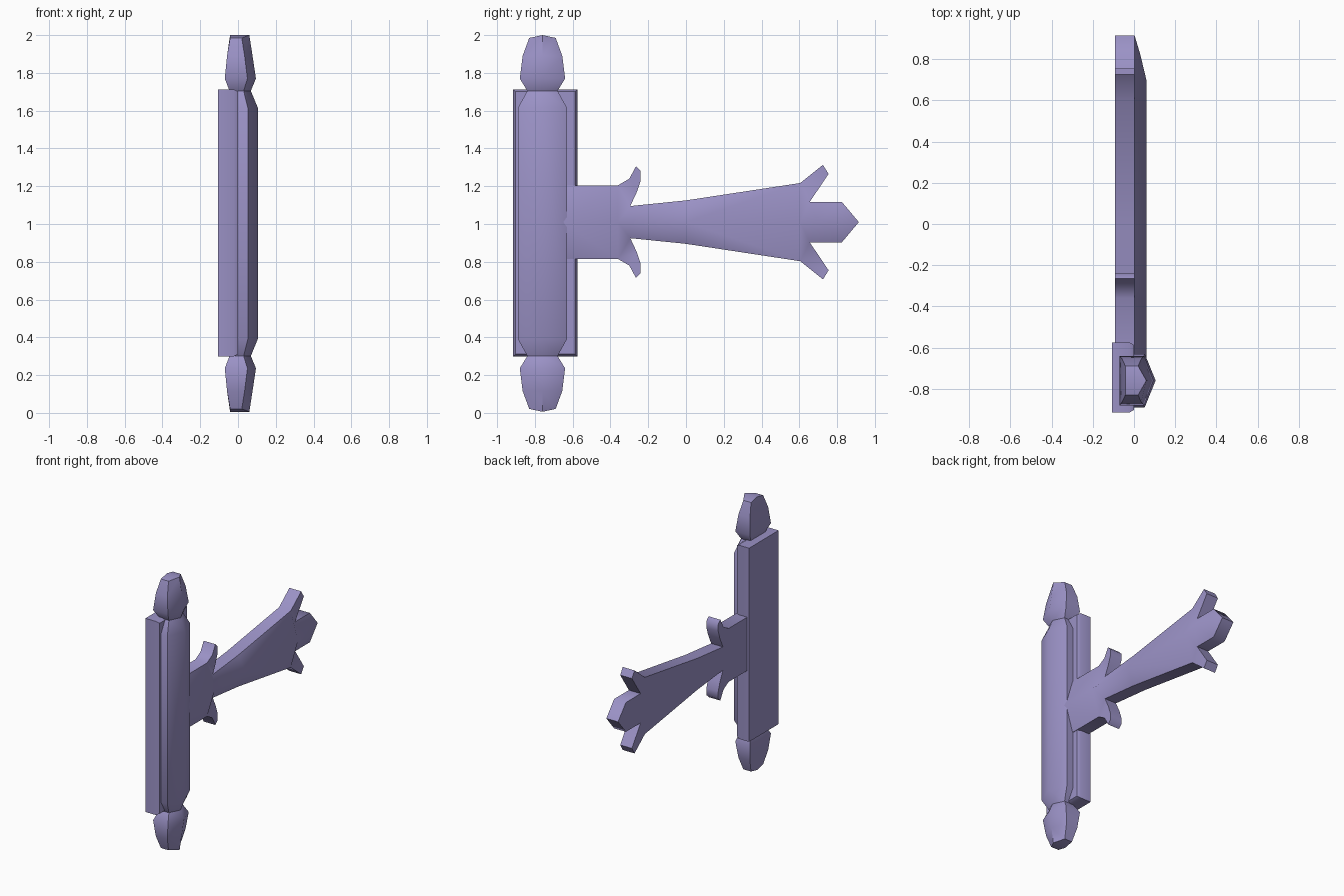
import bpy, bmesh, math

cube = bpy.data.objects.get("Cube")
if cube:
    bpy.data.objects.remove(cube, do_unlink=True)

lavender = bpy.data.materials.new("lavender_metal")
lavender.use_nodes = True
lavender.diffuse_color = (0.33, 0.29, 0.57, 1)
lavender.node_tree.nodes["Principled BSDF"].inputs["Base Color"].default_value = (0.33, 0.29, 0.57, 1)

MID_Z = 1.003
PIN_Y = -0.76


def finish(name, bm, angle):
    """Weld, orient and link a part."""
    bmesh.ops.remove_doubles(bm, verts=bm.verts, dist=0.0005)
    bmesh.ops.recalc_face_normals(bm, faces=bm.faces)
    mesh = bpy.data.meshes.new(name)
    bm.to_mesh(mesh)
    bm.free()
    mesh.materials.append(lavender)
    obj = bpy.data.objects.new(name, mesh)
    bpy.context.collection.objects.link(obj)
    bpy.ops.object.select_all(action='DESELECT')
    obj.select_set(True)
    bpy.context.view_layer.objects.active = obj
    bpy.ops.object.shade_smooth_by_angle(angle=math.radians(angle))
    return obj


def bridge(bm, a, b):
    n = len(a)
    for i in range(n):
        j = (i + 1) % n
        bm.faces.new((a[i], a[j], b[j], b[i]))


# Mounting plate with chamfered front edge
def rect_ring(bm, x, inset):
    hy, hz = 0.17 - inset, 0.707 - inset
    return [bm.verts.new((x, -0.745 + sy * hy, MID_Z + 0.003 + sz * hz))
            for sy, sz in ((-1, -1), (1, -1), (1, 1), (-1, 1))]


bm = bmesh.new()
rings = [rect_ring(bm, -0.107, 0), rect_ring(bm, -0.022, 0), rect_ring(bm, 0, 0.012)]
for a, b in zip(rings, rings[1:]):
    bridge(bm, a, b)
bm.faces.new(rings[0])
bm.faces.new(rings[-1])
finish("mounting_plate", bm, 30)


# Ridged pin sections: flat back, two sides and a front ridge
def pin_ring(bm, z, back, shoulder, ridge, half, drop=0):
    pts = ((back, 0, 0), (back, -half, drop), (shoulder, -half, drop),
           (ridge, 0, 0), (shoulder, half, drop), (back, half, drop))
    return [bm.verts.new((x, PIN_Y + y, z - d)) for x, y, d in pts]


def pin_part(name, sections, angle=50):
    bm = bmesh.new()
    rings = [pin_ring(bm, *s) for s in sections]
    for a, b in zip(rings, rings[1:]):
        bridge(bm, a, b)
    for r in (rings[0], rings[-1]):
        bm.faces.new(r[:4])
        bm.faces.new((r[0], r[3], r[4], r[5]))
    return finish(name, bm, angle)


def flip(s):
    """Reflect a section about the middle height."""
    return (2 * MID_Z - s[0],) + s[1:5] + tuple(-d for d in s[5:])


neck = (1.705, -0.045, 0.03, 0.068, 0.08)
shoulder = (1.615, -0.07, 0.052, 0.105, 0.13)
pin_part("barrel", [neck, shoulder, flip(shoulder), flip(neck)])

finial = [neck, (1.77, -0.07, 0.05, 0.095, 0.12),
          (1.89, -0.058, 0.035, 0.077, 0.105),
          (2.0, -0.042, 0.02, 0.06, 0.07, 0.015)]
pin_part("top_finial", finial)
pin_part("bottom_finial", [flip(s) for s in finial])

# Flared strap arm with curled base spurs and a forked tip
outline = [(-0.66, 0.195), (-0.36, 0.195), (-0.30, 0.23), (-0.265, 0.295),
           (-0.24, 0.27), (-0.24, 0.22), (-0.26, 0.16), (-0.295, 0.085),
           (0, 0.115), (0.605, 0.207), (0.725, 0.303), (0.755, 0.255),
           (0.655, 0.107), (0.825, 0.107), (0.915, 0)]
spine = [(-0.66, 0.06), (-0.36, 0.06), (-0.295, 0.06), (0, 0.06),
         (0.605, 0.06), (0.70, 0.06), (0.825, 0.03)]
panels = ["S0 S1 O1 O0", "S1 S2 O7 O1", "O1 O7 O6 O2", "O2 O6 O5 O4 O3",
          "S2 S3 O8 O7", "S3 S4 O9 O8", "S4 S5 O12 O9", "O9 O12 O11 O10",
          "S5 S6 O13 O12", "S6 O14 O13"]
BACK_X, EDGE_X = -0.092, 0.003

bm = bmesh.new()
for side in (1, -1):
    front, back = {}, {}
    for i, (y, h) in enumerate(outline):
        z = 1.01 + side * h
        front[f"O{i}"] = bm.verts.new((EDGE_X, y, z))
        back[f"O{i}"] = bm.verts.new((BACK_X, y, z))
    for i, (y, x) in enumerate(spine):
        front[f"S{i}"] = bm.verts.new((x, y, 1.01))
        back[f"S{i}"] = bm.verts.new((BACK_X, y, 1.01))
    for panel in panels:
        for layer in (front, back):
            bm.faces.new([layer[k] for k in panel.split()])
    rim = ["S0"] + [f"O{i}" for i in range(len(outline))]
    for a, b in zip(rim, rim[1:]):
        bm.faces.new((front[a], front[b], back[b], back[a]))
finish("strap_arm", bm, 50)
